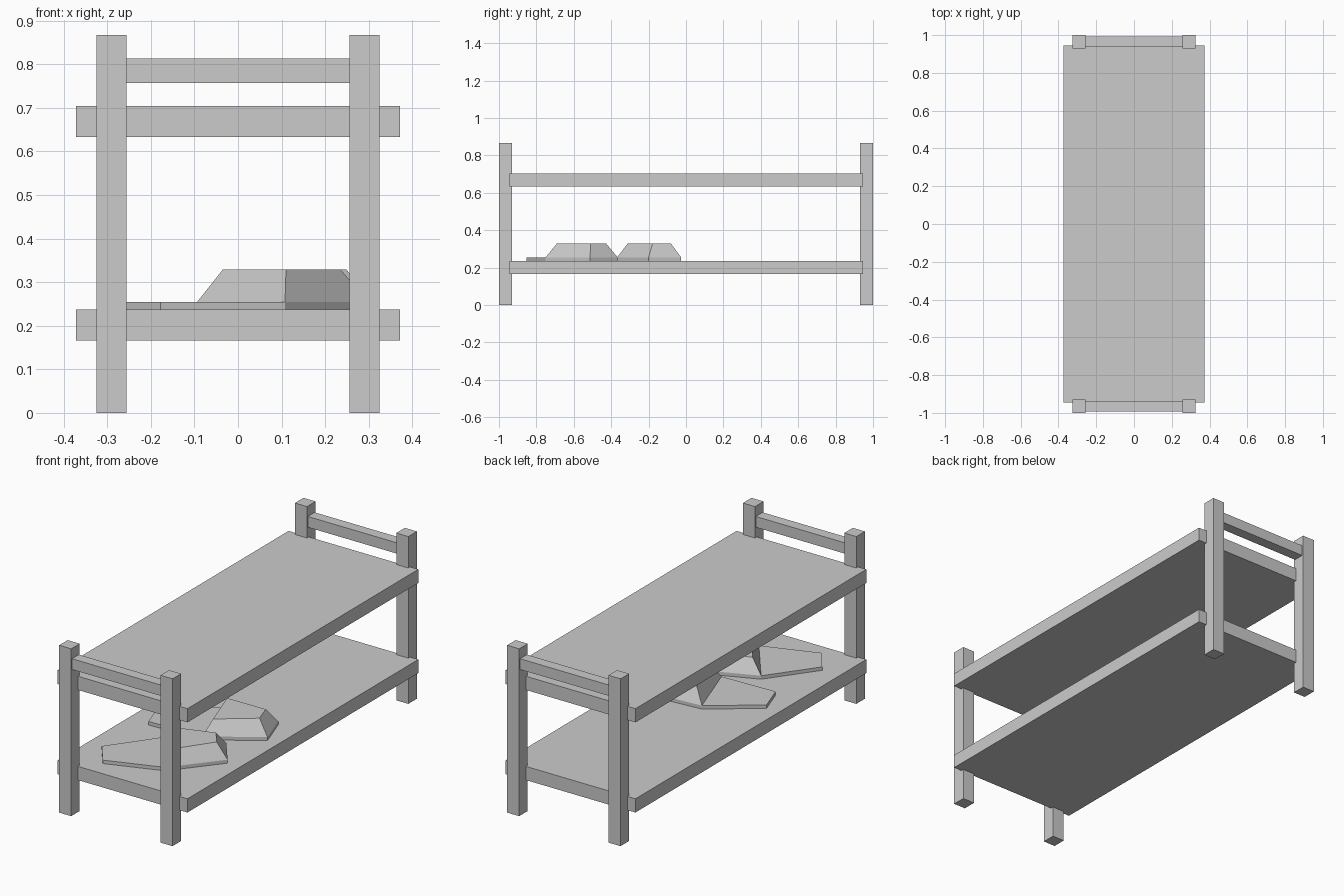
import bpy, bmesh, math
from mathutils import Matrix

if "Cube" in bpy.data.objects:
    bpy.data.objects.remove(bpy.data.objects["Cube"])


def finish(name, bm):
    bmesh.ops.recalc_face_normals(bm, faces=bm.faces)
    mesh = bpy.data.meshes.new(name)
    bm.to_mesh(mesh)
    bm.free()
    obj = bpy.data.objects.new(name, mesh)
    bpy.context.collection.objects.link(obj)
    return obj


def box(name, x0, x1, y0, y1, z0, z1):
    bm = bmesh.new()
    bmesh.ops.create_cube(bm, size=1)
    bmesh.ops.scale(bm, vec=(x1 - x0, y1 - y0, z1 - z0), verts=bm.verts)
    bmesh.ops.translate(bm, vec=((x0 + x1) / 2, (y0 + y1) / 2, (z0 + z1) / 2), verts=bm.verts)
    return finish(name, bm)


def slipper(name, x, y, angle):
    """Six-sided sole with a raised, tapered body behind the flat toe."""
    half = [(0, 0.078), (0.29, 0.168), (0.586, 0.092)]
    outline = [(u, -v) for u, v in half] + [(u, v) for u, v in reversed(half)]
    crown = [(0.328, -0.121), (0.536, -0.052), (0.536, 0.052), (0.328, 0.121)]
    bm = bmesh.new()
    low = [bm.verts.new((u, v, 0)) for u, v in outline]
    mid = [bm.verts.new((u, v, 0.018)) for u, v in outline]
    top = [bm.verts.new((u, v, 0.092)) for u, v in crown]
    # sole
    bm.faces.new(low[::-1])
    for i in range(6):
        j = (i + 1) % 6
        bm.faces.new((low[i], low[j], mid[j], mid[i]))
    # flat toe
    bm.faces.new((mid[0], mid[1], mid[4], mid[5]))
    # raised body
    for i in range(4):
        j = (i + 1) % 4
        bm.faces.new((mid[1 + i], mid[1 + j], top[j], top[i]))
    bm.faces.new(top)
    bm.transform(Matrix.Translation((x, y, 0.237)) @ Matrix.Rotation(math.radians(angle), 4, 'Z'))
    return finish(name, bm)


# corner posts and end rails
for end, sy in (("front", -1), ("back", 1)):
    y0, y1 = sorted((sy * 0.93, sy * 1.0))
    for side, sx in (("left", -1), ("right", 1)):
        x0, x1 = sorted((sx * 0.256, sx * 0.325))
        box(f"{end}_{side}_post", x0, x1, y0, y1, 0, 0.867)
    r0, r1 = sorted((sy * 0.937, sy * 0.993))
    box(f"{end}_rail", -0.256, 0.256, r0, r1, 0.757, 0.813)

# seat board and lower shelf
for name, z in (("seat", 0.633), ("lower_shelf", 0.166)):
    box(name, -0.372, 0.372, -0.945, 0.945, z, z + 0.071)

# pair of slippers on the lower shelf
slipper("front_slipper", -0.225, -0.79, 36.8)
slipper("back_slipper", -0.275, -0.304, 19)
